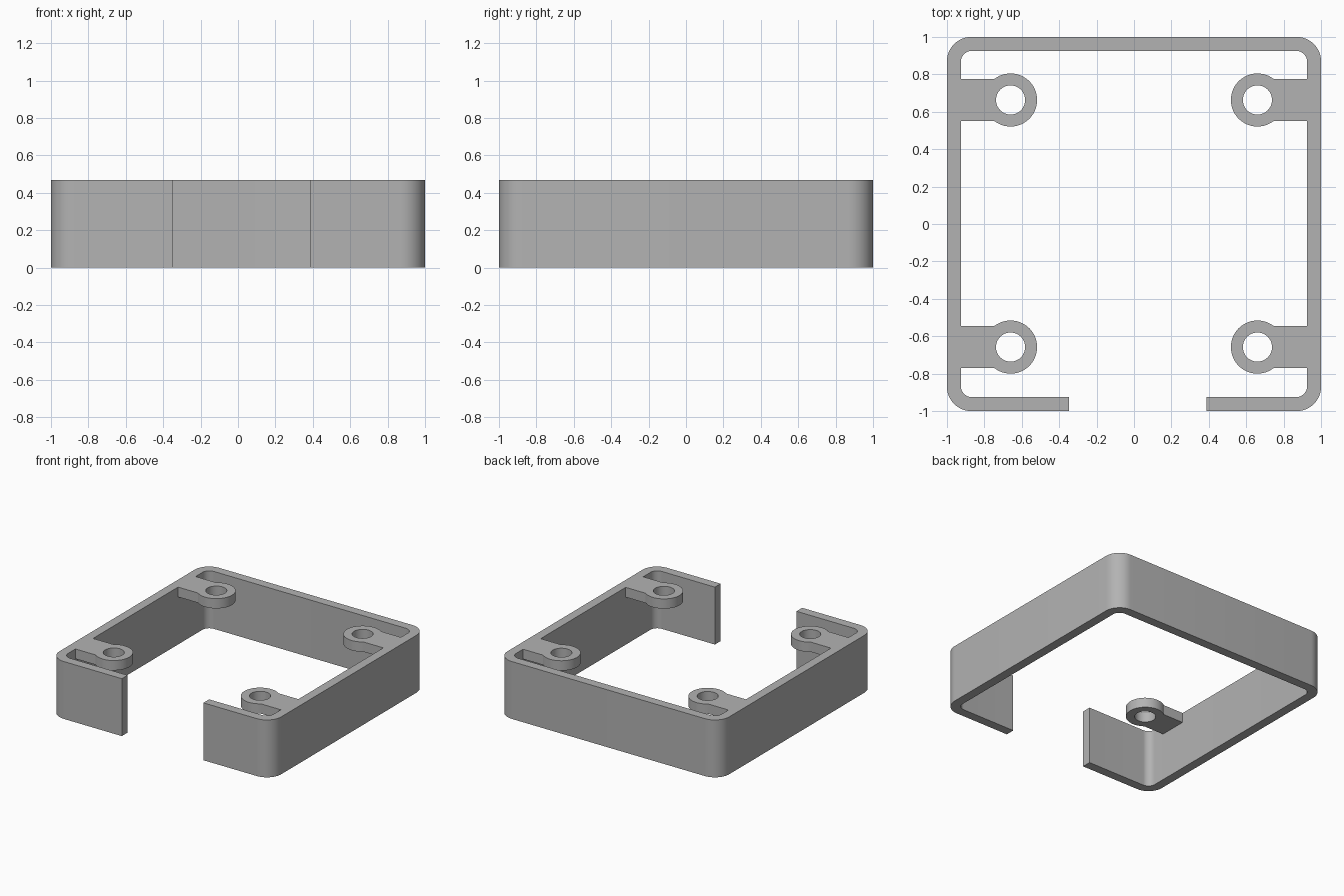
import bpy
import bmesh
from math import pi, cos, sin, asin
from mathutils import Vector

cube = bpy.data.objects.get("Cube")
if cube:
    bpy.data.objects.remove(cube, do_unlink=True)

HEIGHT = 0.468
INNER = 0.926
TAB_THICKNESS = 0.08

grey = bpy.data.materials.new("plain grey")
grey.use_nodes = True
colour = (0.45, 0.45, 0.45, 1)
grey.diffuse_color = colour
grey.node_tree.nodes["Principled BSDF"].inputs["Base Color"].default_value = colour


def arc(cx, cy, radius, start, end, steps):
    """Points along an arc, both ends included."""
    angles = [start + (end - start) * i / steps for i in range(steps + 1)]
    return [(cx + radius * cos(a), cy + radius * sin(a)) for a in angles]


def prism(name, loops, bottom, top):
    """Extrude a flat outline, with optional hole loops, between two heights."""
    bm = bmesh.new()
    edges = []
    for loop in loops:
        verts = [bm.verts.new((x, y, bottom)) for x, y in loop]
        edges += [bm.edges.new((v, verts[i - 1])) for i, v in enumerate(verts)]
    bmesh.ops.triangle_fill(bm, edges=edges, use_beauty=True)
    made = bmesh.ops.extrude_face_region(bm, geom=bm.faces[:], use_keep_orig=True)
    raised = [g for g in made["geom"] if isinstance(g, bmesh.types.BMVert)]
    bmesh.ops.translate(bm, verts=raised, vec=Vector((0, 0, top - bottom)))
    bmesh.ops.recalc_face_normals(bm, faces=bm.faces[:])
    mesh = bpy.data.meshes.new(name)
    bm.to_mesh(mesh)
    bm.free()
    mesh.materials.append(grey)
    obj = bpy.data.objects.new(name, mesh)
    bpy.context.collection.objects.link(obj)
    bpy.ops.object.select_all(action="DESELECT")
    obj.select_set(True)
    bpy.context.view_layer.objects.active = obj
    bpy.ops.object.shade_smooth_by_angle(angle=pi / 6)
    return obj


def wall_path(half, radius):
    """Rounded square, open at the front, from the right end to the left end."""
    c = half - radius
    points = [(-0.348, -half)]
    corners = [(-c, -c, -pi / 2), (-c, c, -pi), (c, c, -3 * pi / 2), (c, -c, -2 * pi)]
    for x, y, start in corners:
        points += arc(x, y, radius, start, start - pi / 2, 12)
    return points + [(0.388, -half)]


# Outer wall with the front gap
prism("frame_wall", [wall_path(1, 0.13) + wall_path(INNER, 0.06)[::-1]], 0, HEIGHT)

# Four screw tabs, flush with the top of the wall
RING, HOLE, HALF_TAB = 0.142, 0.078, 0.113
meet = asin(HALF_TAB / RING)
for side, sx in (("left", 1), ("right", -1)):
    for end, cy in (("back", 0.663), ("front", -0.658)):
        cx = 0.66
        outline = [(INNER, cy + HALF_TAB)]
        outline += arc(cx, cy, RING, meet, 2 * pi - meet, 40)
        outline += [(INNER, cy - HALF_TAB)]
        hole = arc(cx, cy, HOLE, 0, 2 * pi, 40)[:-1]
        loops = [[(sx * x, y) for x, y in loop] for loop in (outline, hole)]
        prism(f"{end}_{side}_screw_tab", loops, HEIGHT - TAB_THICKNESS, HEIGHT)
